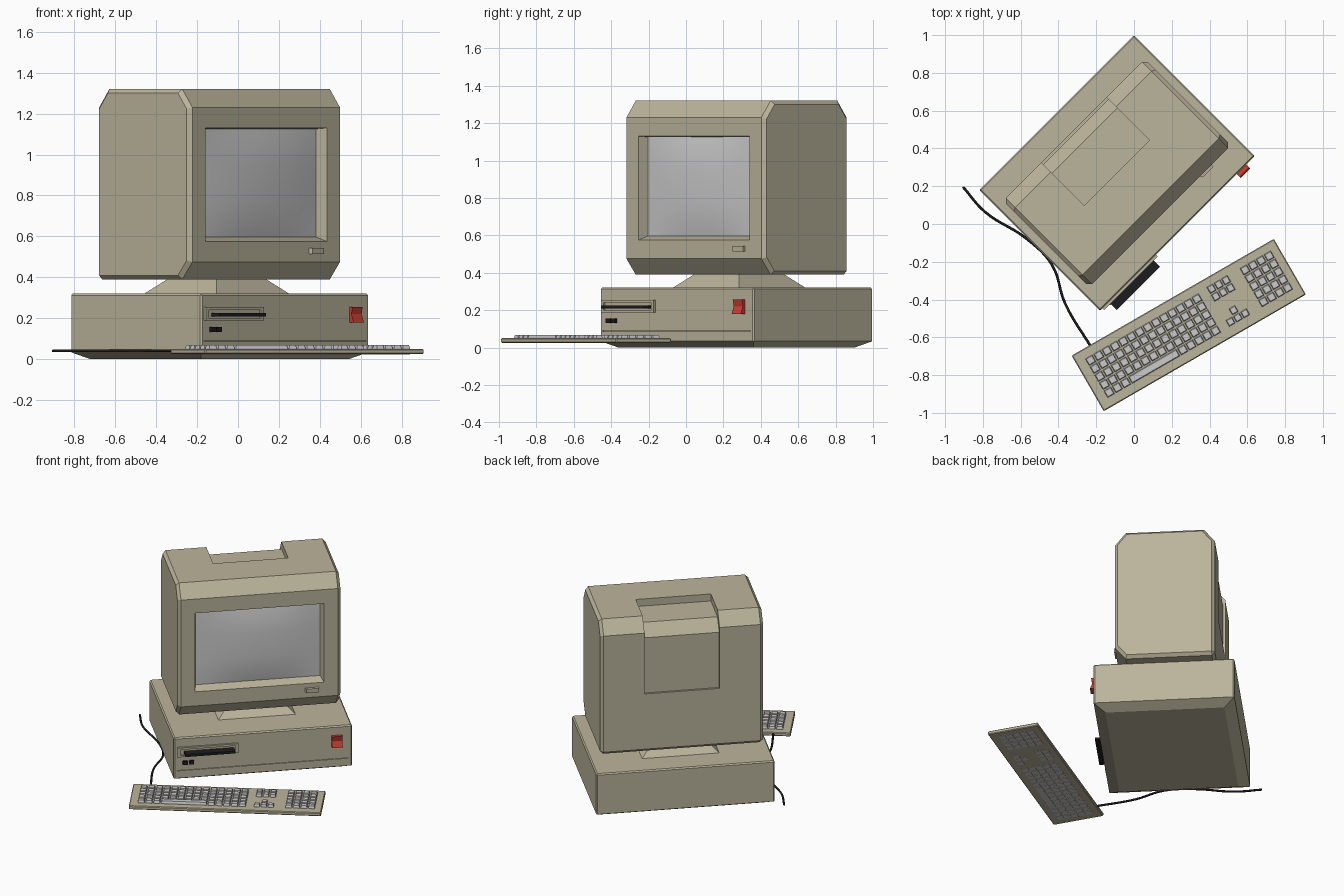
import bpy, bmesh
from math import radians
from mathutils import Matrix

if "Cube" in bpy.data.objects:
    bpy.data.objects.remove(bpy.data.objects["Cube"])


def material(name, rgb):
    m = bpy.data.materials.new(name)
    m.diffuse_color = (*rgb, 1)
    m.use_nodes = True
    m.node_tree.nodes["Principled BSDF"].inputs["Base Color"].default_value = m.diffuse_color
    return m


BEIGE = material("beige", (0.50, 0.46, 0.33))
BLACK = material("black", (0.012, 0.012, 0.014))
RED = material("red", (0.60, 0.05, 0.035))

# Frames: whole computer, its front face (x right, y up, z outward), keyboard
PC = Matrix.Translation((-0.09, 0.27, 0)) @ Matrix.Rotation(radians(45), 4, 'Z')
FRONT = PC @ Matrix.Rotation(radians(90), 4, 'X')
KB = Matrix.Translation((0.29, -0.535, 0)) @ Matrix.Rotation(radians(30), 4, 'Z')


def finish(name, bm, frame, mat=None):
    bmesh.ops.recalc_face_normals(bm, faces=bm.faces)
    me = bpy.data.meshes.new(name)
    bm.to_mesh(me)
    bm.free()
    ob = bpy.data.objects.new(name, me)
    bpy.context.collection.objects.link(ob)
    ob.matrix_world = frame
    if mat:
        me.materials.append(mat)
    return ob


def add_loft(bm, rings):
    """Rectangular rings (cx, cy, half_x, half_y, z) joined bottom to top."""
    loops = [[bm.verts.new((cx + sx * hx, cy + sy * hy, z))
              for sx, sy in ((-1, -1), (1, -1), (1, 1), (-1, 1))]
             for cx, cy, hx, hy, z in rings]
    for a, b in zip(loops, loops[1:]):
        for i in range(4):
            j = (i + 1) % 4
            bm.faces.new((a[i], a[j], b[j], b[i]))
    bm.faces.new(loops[0][::-1])
    bm.faces.new(loops[-1])


def loft(name, rings, frame, mat=None):
    bm = bmesh.new()
    add_loft(bm, rings)
    return finish(name, bm, frame, mat)


def block(name, x0, x1, y0, y1, z0, z1, frame, mat=None):
    c = ((x0 + x1) / 2, (y0 + y1) / 2, (x1 - x0) / 2, (y1 - y0) / 2)
    return loft(name, [(*c, z0), (*c, z1)], frame, mat)


def prism(name, profile, x0, x1, frame, mat=None):
    """(y, z) profile extruded along x."""
    bm = bmesh.new()
    a, b = ([bm.verts.new((x, y, z)) for y, z in profile] for x in (x0, x1))
    n = len(profile)
    for i in range(n):
        j = (i + 1) % n
        bm.faces.new((a[i], a[j], b[j], b[i]))
    bm.faces.new(a[::-1])
    bm.faces.new(b)
    return finish(name, bm, frame, mat)


def apply(ob, mod):
    bpy.context.view_layer.objects.active = ob
    bpy.ops.object.modifier_apply(modifier=mod.name)


def bevel(ob, width, angle):
    m = ob.modifiers.new("edge", 'BEVEL')
    m.width, m.segments = width, 1
    m.limit_method, m.angle_limit = 'ANGLE', radians(angle)
    apply(ob, m)


def cut(ob, cutter):
    cutter.hide_render = True
    bpy.context.view_layer.update()
    m = ob.modifiers.new("cut", 'BOOLEAN')
    m.operation, m.solver, m.object = 'DIFFERENCE', 'EXACT', cutter
    apply(ob, m)
    bpy.data.objects.remove(cutter)


# System case with undercut base and a seam along the front
case = loft("system_case", [(0, 0, 0.51, 0.3825, 0), (0, 0, 0.58, 0.4525, 0.035),
                            (0, 0, 0.58, 0.4525, 0.32)], PC, BEIGE)
bevel(case, 0.008, 70)
cut(case, block("seam_cutter", -0.56, 0.56, 0.087, 0.092, 0.446, 0.47, FRONT))

# Tapered monitor stand
loft("monitor_stand", [(0, 0.02, 0.256, 0.256, 0.315), (0, 0.02, 0.16, 0.16, 0.40)], PC, BEIGE)

# Monitor shell: chamfered side profile, screen opening, rear channel
shell = prism("monitor_shell", [(-0.252, 0.39), (0.322, 0.39), (0.322, 1.23), (0.252, 1.32),
                                (-0.252, 1.32), (-0.322, 1.23), (-0.322, 0.475)],
              -0.53, 0.53, PC, BEIGE)
bevel(shell, 0.02, 70)
cut(shell, loft("screen_cutter", [(0, 0.861, 0.405, 0.264, 0.262), (0, 0.8525, 0.42, 0.2775, 0.322),
                                  (0, 0.8525, 0.42, 0.2775, 0.36)], FRONT))
cut(shell, prism("channel_cutter", [(0, 1.4), (0, 1.27), (0.243, 1.27), (0.307, 1.19),
                                    (0.307, 0.80), (0.4, 0.80), (0.4, 1.4)],
                 -0.244, 0.244, PC))

# Bulging screen glass
bm = bmesh.new()
bmesh.ops.create_grid(bm, x_segments=10, y_segments=6, size=1)
for v in bm.verts:
    x, y = v.co.x, v.co.y
    v.co = (x * 0.405, 0.861 + y * 0.264, 0.263 + 0.025 * (1 - x * x) * (1 - y * y) ** 0.5)
for f in bm.faces:
    f.smooth = True
finish("screen", bm, FRONT)

# Small slanted button under the screen
loft("monitor_button", [(0.34, 0.53, 0.046, 0.015, 0.315), (0.345, 0.528, 0.04, 0.014, 0.337)],
     FRONT, BEIGE)

# Disk drive bay with a disk sticking out
bay = block("drive_bay", -0.56, -0.16, 0.188, 0.254, 0.44, 0.466, FRONT, BEIGE)
cut(bay, block("bay_cutter", -0.54, -0.18, 0.2, 0.24, 0.456, 0.5, FRONT))
block("disk", -0.513, -0.19, 0.208, 0.225, 0.40, 0.511, FRONT, BLACK)

# Indicator buttons
for i, x in enumerate((-0.522, -0.482)):
    block(f"indicator_{i + 1}", x, x + 0.032, 0.132, 0.156, 0.44, 0.468, FRONT, BLACK)

# Red rocker switch
prism("power_switch", [(-0.44, 0.18), (-0.482, 0.18), (-0.466, 0.22), (-0.474, 0.256), (-0.44, 0.256)],
      0.445, 0.515, PC, RED)

# Keyboard plate
plate = block("keyboard_plate", -0.618, 0.618, -0.17, 0.17, 0.025, 0.05, KB, BEIGE)
bevel(plate, 0.005, 70)

# Keycaps, one mesh
keys = bmesh.new()


def key(x0, x1, y0, y1, gap=0.004):
    c, hx, hy = ((x0 + x1) / 2, (y0 + y1) / 2), (x1 - x0) / 2 - gap, (y1 - y0) / 2 - gap
    add_loft(keys, [(*c, hx, hy, 0.0235), (*c, hx, hy, 0.055), (*c, hx - 0.004, hy - 0.004, 0.068)])


def key_grid(x0, x1, y0, y1, cols, rows, skip=()):
    dx, dy = (x1 - x0) / cols, (y1 - y0) / rows
    for r in range(rows):
        for c in range(cols):
            if (c, r) not in skip:
                key(x0 + c * dx, x0 + (c + 1) * dx, y0 + r * dy, y0 + (r + 1) * dy)


key_grid(-0.568, 0.132, -0.122, 0.123, 14, 5, [(c, 0) for c in range(3, 9)])
key(-0.418, -0.118, -0.122, -0.073)
key_grid(0.178, 0.312, 0.036, 0.130, 3, 2)
key_grid(0.178, 0.312, -0.118, -0.028, 3, 2, [(0, 1), (2, 1)])
key_grid(0.38, 0.576, -0.115, 0.128, 4, 5)
finish("keycaps", keys, KB)

# Keyboard cable
path = [(-0.905, 0.196), (-0.79, 0.065), (-0.566, -0.08), (-0.434, -0.217),
        (-0.365, -0.42), (-0.225, -0.655)]
cu = bpy.data.curves.new("keyboard_cable", 'CURVE')
cu.dimensions = '3D'
cu.bevel_depth, cu.bevel_resolution, cu.resolution_u = 0.007, 1, 6
sp = cu.splines.new('BEZIER')
sp.bezier_points.add(len(path) - 1)
for p, (x, y) in zip(sp.bezier_points, path):
    p.co = (x, y, 0.04)
    p.handle_left_type = p.handle_right_type = 'AUTO'
cu.use_fill_caps = True
cu.materials.append(BLACK)
bpy.context.collection.objects.link(bpy.data.objects.new("keyboard_cable", cu))
